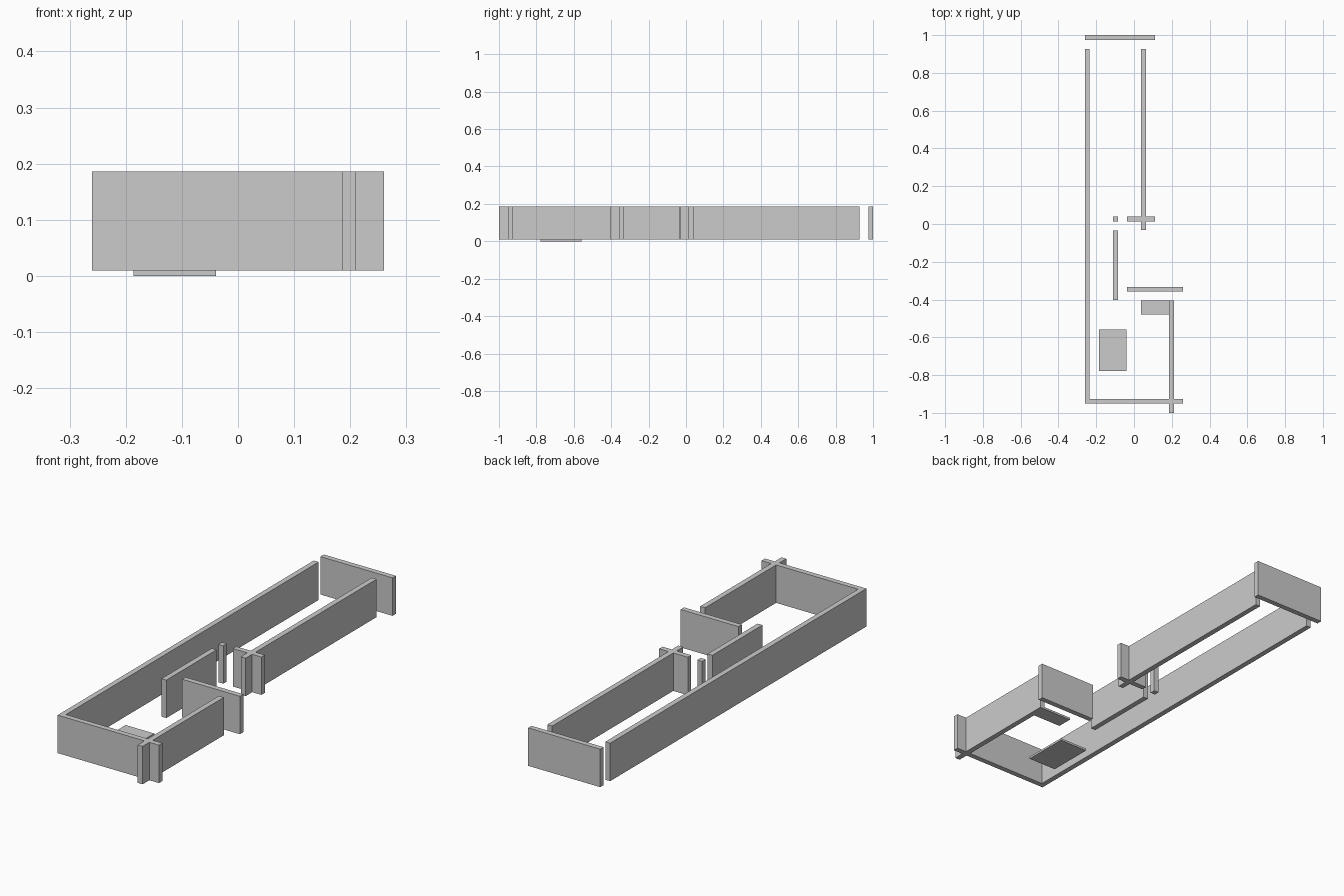
import bpy

if "Cube" in bpy.data.objects:
    bpy.data.objects.remove(bpy.data.objects["Cube"])

Z0, Z1 = 0.01, 0.186   # bottom and top of all walls


def box(name, x0, x1, y0, y1, z0=Z0, z1=Z1):
    """Axis-aligned box given by its extents."""
    bpy.ops.mesh.primitive_cube_add(
        size=1, location=((x0 + x1) / 2, (y0 + y1) / 2, (z0 + z1) / 2))
    ob = bpy.context.object
    ob.name = name
    ob.data.name = name
    ob.scale = (x1 - x0, y1 - y0, z1 - z0)
    bpy.ops.object.transform_apply(location=False, rotation=False, scale=True)
    return ob


T = 0.0125  # half wall thickness


def wall_along_y(name, x, y0, y1):
    return box(name, x - T, x + T, y0, y1)


def wall_along_x(name, y, x0, x1):
    return box(name, x0, x1, y - T, y + T)


# Walls running front to back
wall_along_y("left_wall", -0.2475, -0.945, 0.927)
wall_along_y("back_right_wall", 0.05, -0.033, 0.927)
wall_along_y("inner_wall", -0.098, -0.403, -0.035)
wall_along_y("front_right_wall", 0.198, -1.0, -0.405)

# Walls running side to side
wall_along_x("back_wall", 0.9875, -0.26, 0.11)
wall_along_x("short_cross_wall", 0.027, -0.037, 0.11)
wall_along_x("middle_cross_wall", -0.345, -0.037, 0.26)
wall_along_x("front_wall", -0.938, -0.26, 0.26)

# Door post
wall_along_y("door_post", -0.098, 0.0145, 0.0395)

# Flat floor panels
box("floor_mat", -0.186, -0.039, -0.777, -0.558, 0.0, 0.01)
box("entry_panel", 0.037, 0.19, -0.478, -0.405, 0.01, 0.02)
